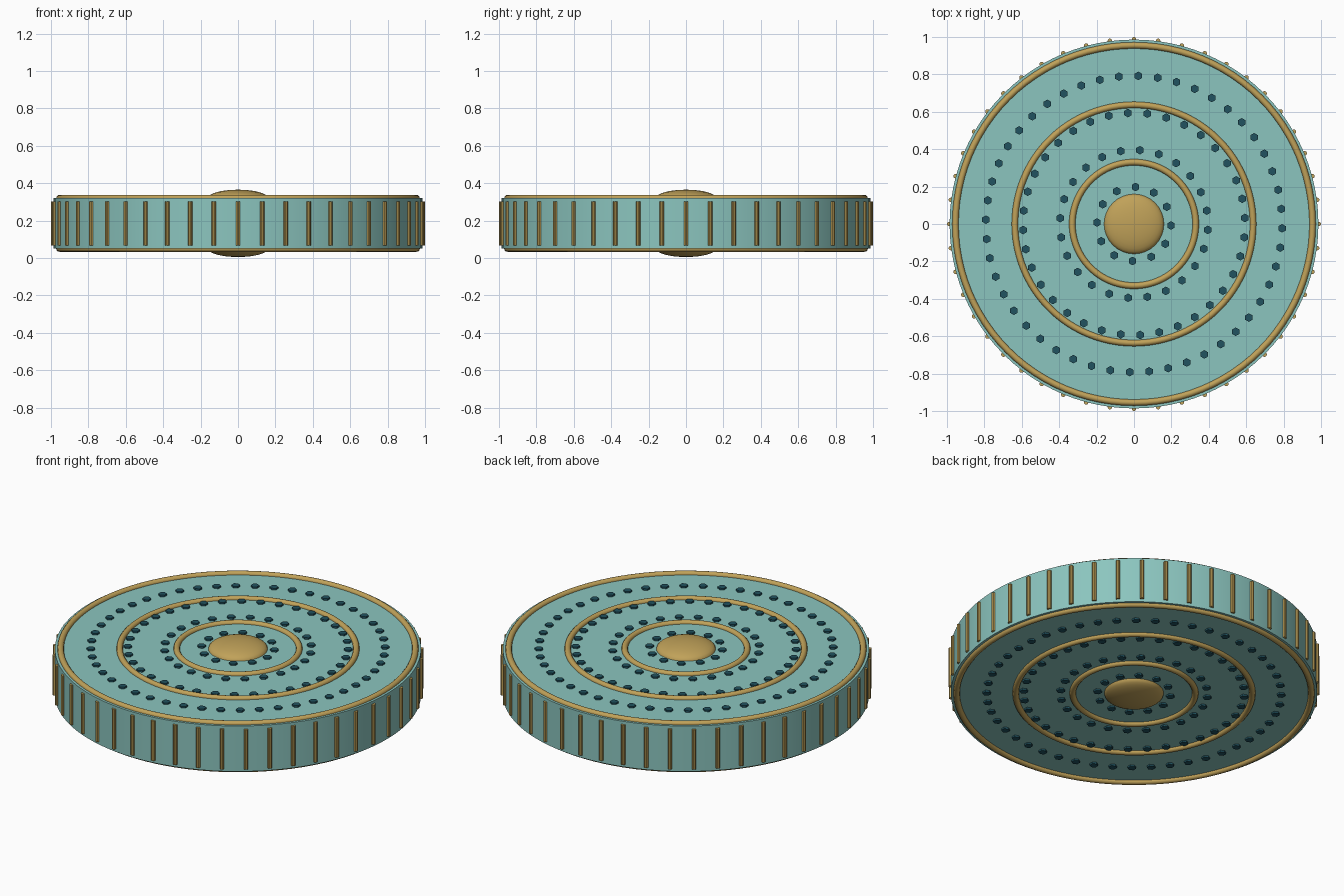
import bpy, bmesh, math
from mathutils import Matrix

if "Cube" in bpy.data.objects:
    bpy.data.objects.remove(bpy.data.objects["Cube"])

MID = 0.185          # height of the disc's middle plane
HALF = 0.135         # half thickness of the disc
R = 0.986            # disc radius


def material(name, rgb):
    m = bpy.data.materials.new(name)
    m.diffuse_color = (*rgb, 1)
    m.use_nodes = True
    m.node_tree.nodes["Principled BSDF"].inputs["Base Color"].default_value = m.diffuse_color
    return m


TEAL = material("pale_teal", (0.26, 0.56, 0.52))
GOLD = material("antique_gold", (0.53, 0.36, 0.10))
NAVY = material("dark_teal", (0.015, 0.085, 0.115))


def finish(name, mat, smooth=True):
    ob = bpy.context.object
    ob.name = name
    ob.data.materials.append(mat)
    if smooth:
        bpy.ops.object.shade_smooth_by_angle(angle=math.radians(35))
    return ob


def from_bmesh(name, bm, mat, smooth=True):
    me = bpy.data.meshes.new(name)
    bm.to_mesh(me)
    bm.free()
    ob = bpy.data.objects.new(name, me)
    bpy.context.collection.objects.link(ob)
    bpy.ops.object.select_all(action='DESELECT')
    bpy.context.view_layer.objects.active = ob
    ob.select_set(True)
    return finish(name, mat, smooth)


# Disc body
bpy.ops.mesh.primitive_cylinder_add(vertices=96, radius=R, depth=2 * HALF, location=(0, 0, MID))
finish("disc_body", TEAL)

# Rings, centre boss and studs on both faces
for side, s in (("top", 1), ("bottom", -1)):
    z = MID + s * HALF
    for label, r in (("outer", 0.955), ("middle", 0.637), ("inner", 0.33)):
        bpy.ops.mesh.primitive_torus_add(major_radius=r, minor_radius=0.017, major_segments=96,
                                         minor_segments=12, location=(0, 0, z))
        finish(f"{side}_{label}_ring", GOLD)

    bpy.ops.mesh.primitive_uv_sphere_add(segments=32, ring_count=16, radius=1, location=(0, 0, z))
    bpy.context.object.scale = (0.16, 0.16, 0.045)
    bpy.ops.object.transform_apply(location=False, rotation=False)
    finish(f"{side}_centre_boss", GOLD)

    # four circles of hexagonal studs, each turned a little further
    bm = bmesh.new()
    for i in range(1, 5):
        n = 12 * i
        for k in range(n):
            a = 2 * math.pi * k / n - 0.04 * i
            pos = (0.198 * i * math.cos(a), 0.198 * i * math.sin(a), z)
            bmesh.ops.create_cone(bm, cap_ends=True, segments=6, radius1=0.023, radius2=0.023,
                                  depth=0.02, matrix=Matrix.Translation(pos))
    from_bmesh(f"{side}_studs", bm, NAVY, smooth=False)

# Upright ribs around the rim
bm = bmesh.new()
for k in range(48):
    a = 2 * math.pi * k / 48
    pos = (0.988 * math.cos(a), 0.988 * math.sin(a), MID)
    bmesh.ops.create_cone(bm, cap_ends=True, segments=10, radius1=0.012, radius2=0.012, depth=0.236,
                          matrix=Matrix.Translation(pos) @ Matrix.Rotation(a, 4, 'Z'))
from_bmesh("rim_ribs", bm, GOLD)
